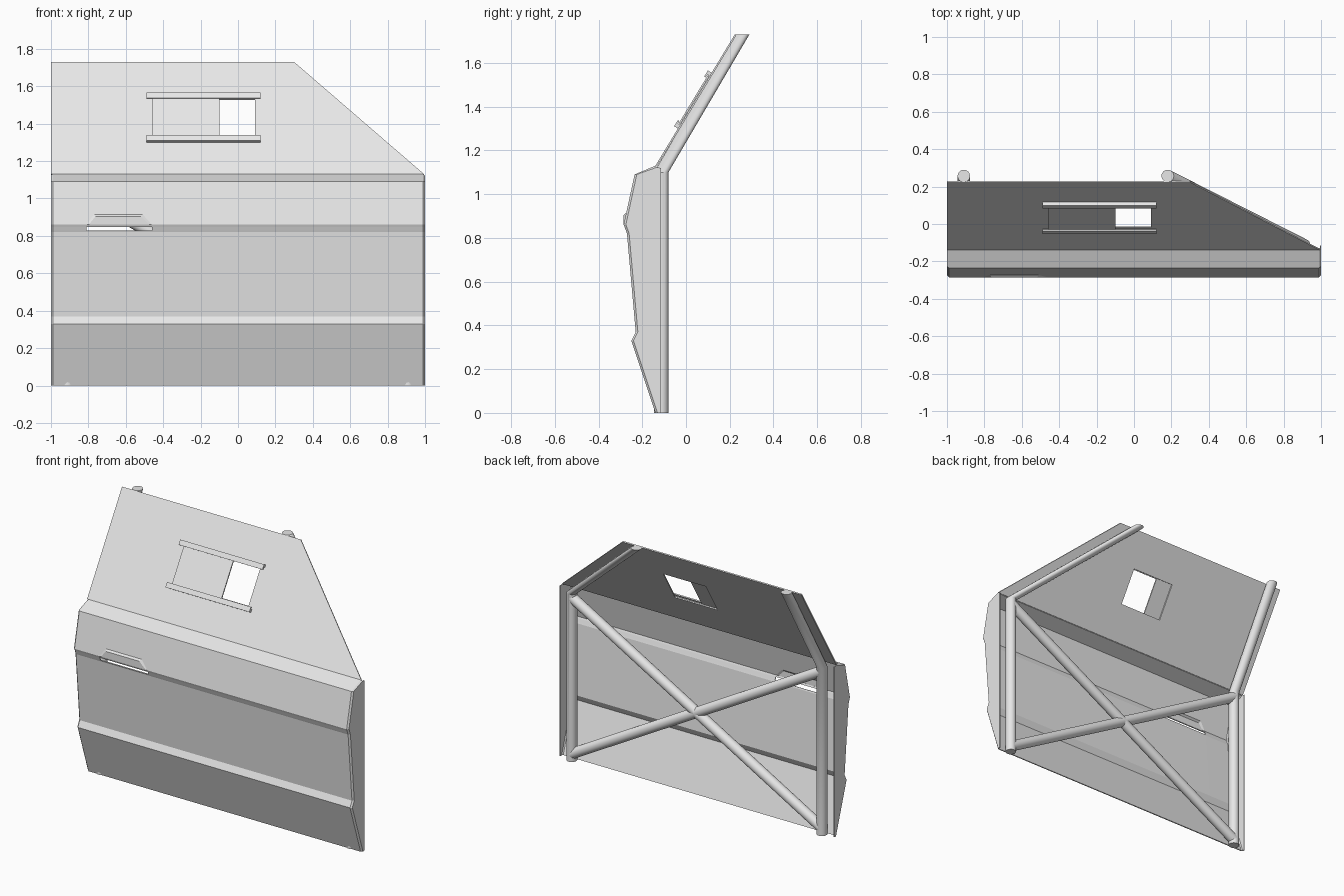
import bpy
import bmesh
import math
from mathutils import Vector

cube = bpy.data.objects.get("Cube")
if cube:
    bpy.data.objects.remove(cube, do_unlink=True)

grey = bpy.data.materials.new("light_grey")
grey.use_nodes = True
grey.diffuse_color = (0.8, 0.8, 0.8, 1)
grey.node_tree.nodes["Principled BSDF"].inputs["Base Color"].default_value = (0.8, 0.8, 0.8, 1)


def make_object(name, bm, thickness=0, smooth=False):
    mesh = bpy.data.meshes.new(name)
    bm.to_mesh(mesh)
    bm.free()
    mesh.materials.append(grey)
    obj = bpy.data.objects.new(name, mesh)
    bpy.context.collection.objects.link(obj)
    if thickness:
        mod = obj.modifiers.new("thickness", "SOLIDIFY")
        mod.thickness = thickness
        mod.offset = -1
    if smooth:
        bpy.ops.object.select_all(action="DESELECT")
        obj.select_set(True)
        bpy.context.view_layer.objects.active = obj
        bpy.ops.object.shade_smooth_by_angle(angle=math.radians(35))
    return obj


def add_face(bm, points):
    return bm.faces.new([bm.verts.new(p) for p in points])


# Lower door skin: one profile swept across, with chamfered ends and flanges
profile = [(-0.14, 0), (-0.25, 0.33), (-0.23, 0.37), (-0.27, 0.82),
           (-0.273, 0.828), (-0.28, 0.848), (-0.285, 0.86),
           (-0.235, 1.09), (-0.14, 1.13)]
SLOT, BAND = 4, 6
inset = [(y + 0.01, z) for y, z in profile[:-1]] + [(-0.135, 1.122)]
columns = [-1, -0.99, -0.81, -0.46, 0.99, 1]
HANDLE = 2

bm = bmesh.new()
grid = [[bm.verts.new((x, y, z)) for y, z in (inset if abs(x) == 1 else profile)]
        for x in columns]
for i in range(len(columns) - 1):
    for j in range(len(profile) - 1):
        if i == HANDLE and j in (SLOT, BAND):
            continue
        bm.faces.new((grid[i][j], grid[i + 1][j], grid[i + 1][j + 1], grid[i][j + 1]))
for side in (0, -1):
    x = columns[side]
    loop = [bm.verts.new((x, -0.115, 0)), bm.verts.new((x, -0.115, 1.12))]
    loop += grid[side][::-1]
    bm.faces.new(loop if side else loop[::-1])

# Pull handle: trapezoid standing proud of the sloping band, open slot below
band_left, band_right = grid[HANDLE], grid[HANDLE + 1]
rim = [bm.verts.new((x, -0.273, 0.915)) for x in (-0.77, -0.51)]
top = [bm.verts.new((x, -0.285, 0.904)) for x in (-0.762, -0.518)]
low = [bm.verts.new((x, -0.285, 0.86)) for x in (-0.797, -0.473)]
a, b = band_left[BAND], band_right[BAND]
bm.faces.new((a, rim[0], rim[1], b, band_right[BAND + 1], band_left[BAND + 1]))
bm.faces.new((low[0], low[1], top[1], top[0]))
bm.faces.new((top[0], top[1], rim[1], rim[0]))
bm.faces.new((a, low[0], top[0], rim[0]))
bm.faces.new((low[1], b, rim[1], top[1]))
make_object("door_skin", bm, 0.006)

# Sloping upper plate with a viewing port
SLOPE = 0.605
normal = Vector((0, -1, SLOPE)).normalized()


def on_plate(x, z, off=0.0):
    return Vector((x, -0.14 + (z - 1.13) * SLOPE, z)) + normal * off


bm = bmesh.new()
outer = [bm.verts.new(on_plate(*p)) for p in ((-1, 1.13), (0.995, 1.13), (0.3, 1.73), (-1, 1.73))]
hole = [bm.verts.new(on_plate(*p)) for p in ((-0.22, 1.33), (0.09, 1.33), (0.09, 1.53), (-0.22, 1.53))]
for k in range(4):
    n = (k + 1) % 4
    bm.faces.new((outer[k], outer[n], hole[n], hole[k]))
make_object("upper_plate", bm, 0.008)


def slab(name, x0, x1, z0, z1, off0, off1):
    bm = bmesh.new()
    corners = ((x0, z0), (x1, z0), (x1, z1), (x0, z1))
    back, front = [[bm.verts.new(on_plate(x, z, off)) for x, z in corners] for off in (off0, off1)]
    bm.faces.new(front)
    bm.faces.new(back[::-1])
    for k in range(4):
        n = (k + 1) % 4
        bm.faces.new((back[k], back[n], front[n], front[k]))
    return make_object(name, bm)


# Sliding shutter and its two lipped rails
slab("port_shutter", -0.46, -0.10, 1.32, 1.54, 0.001, 0.009)
slab("upper_rail", -0.49, 0.12, 1.54, 1.555, 0, 0.012)
slab("upper_rail_lip", -0.49, 0.12, 1.527, 1.555, 0.012, 0.02)
slab("lower_rail", -0.49, 0.12, 1.30, 1.317, 0, 0.012)
slab("lower_rail_lip", -0.49, 0.12, 1.30, 1.328, 0.012, 0.02)

# Tube frame: each tube is a ring lofted through its points
RADIUS, SIDES = 0.033, 24


def tube(name, points, u, v):
    bm = bmesh.new()
    rings = []
    for p in points:
        rings.append([bm.verts.new(Vector(p) + RADIUS * (math.cos(t) * u + math.sin(t) * v))
                      for t in (math.tau * k / SIDES for k in range(SIDES))])
    for r0, r1 in zip(rings, rings[1:]):
        for k in range(SIDES):
            n = (k + 1) % SIDES
            bm.faces.new((r0[k], r0[n], r1[n], r1[k]))
    bm.faces.new(rings[0][::-1])
    bm.faces.new(rings[-1])
    bmesh.ops.recalc_face_normals(bm, faces=bm.faces)
    return make_object(name, bm, smooth=True)


X, Y, Z = Vector((1, 0, 0)), Vector((0, 1, 0)), Vector((0, 0, 1))
FRAME_Y = -0.113
for name, x, top_x in (("right_post", -0.91, -0.91), ("left_post", 0.91, 0.18)):
    tube(name, [(x, FRAME_Y, 0), (x, FRAME_Y, 1.1), (top_x, 0.257, 1.73)], X, Y)

# Crossed braces between the posts
for name, s in (("rising_brace", 1), ("falling_brace", -1)):
    start = Vector((-0.91 * s, FRAME_Y, 0.04))
    end = Vector((0.91 * s, FRAME_Y, 1.07))
    across = (end - start).normalized().cross(Y)
    tube(name, [start, end], Y, across)
